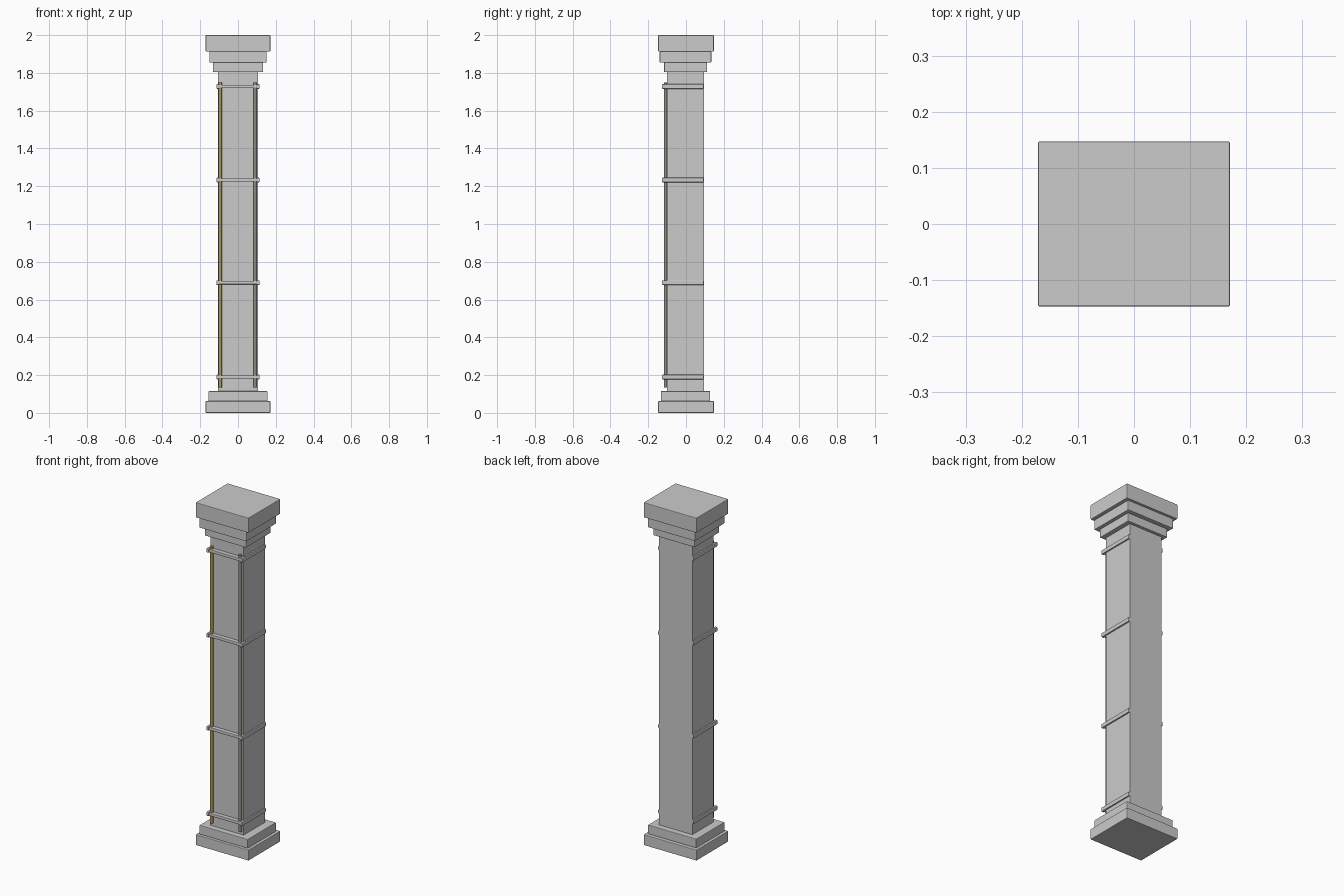
import bpy

if "Cube" in bpy.data.objects:
    bpy.data.objects.remove(bpy.data.objects["Cube"])


def block(name, x0, x1, y0, y1, z0, z1, bevel=0.0):
    bpy.ops.mesh.primitive_cube_add(size=1, location=((x0 + x1) / 2, (y0 + y1) / 2, (z0 + z1) / 2))
    ob = bpy.context.object
    ob.name = name
    ob.scale = (x1 - x0, y1 - y0, z1 - z0)
    bpy.ops.object.transform_apply(location=False, rotation=False, scale=True)
    if bevel:
        m = ob.modifiers.new("soft_edges", 'BEVEL')
        m.width = bevel
        m.segments = 2
    return ob


# Stepped stone tiers: name, half width, back y, front y, bottom, top
tiers = [
    ("plinth", 0.171, 0.147, 0.147, 0.0, 0.062),
    ("base_step", 0.156, 0.128, 0.133, 0.062, 0.115),
    ("shaft", 0.107, 0.094, 0.100, 0.115, 1.805),
    ("capital_lower", 0.133, 0.111, 0.116, 1.805, 1.855),
    ("capital_middle", 0.152, 0.134, 0.139, 1.855, 1.913),
    ("capital_top", 0.171, 0.147, 0.147, 1.913, 2.0),
]
for name, hx, back, front, z0, z1 in tiers:
    block(name, -hx, hx, -front, back, z0, z1, 0.0 if name == "shaft" else 0.003)

# Straps wrapping the front and both sides of the shaft
for i, z in enumerate((0.19, 0.69, 1.233, 1.728)):
    block(f"strap_front_{i}", -0.112, 0.112, -0.124, -0.098, z - 0.009, z + 0.009, 0.003)
    for label, s in (("left", -1), ("right", 1)):
        a, b = sorted((s * 0.100, s * 0.115))
        block(f"strap_{label}_{i}", a, b, -0.127, 0.094, z - 0.012, z + 0.012, 0.003)

# Vertical pipes on the front corners
for label, x, colour in (("left", -0.094, (0.42, 0.30, 0.10, 1)),
                         ("right", 0.090, (0.30, 0.27, 0.22, 1))):
    mat = bpy.data.materials.new(f"{label}_pipe_paint")
    mat.diffuse_color = colour
    mat.use_nodes = True
    mat.node_tree.nodes["Principled BSDF"].inputs["Base Color"].default_value = mat.diffuse_color
    bpy.ops.mesh.primitive_cylinder_add(vertices=16, radius=0.009, depth=1.615,
                                        location=(x, -0.108, 0.9425))
    ob = bpy.context.object
    ob.name = f"{label}_pipe"
    ob.data.materials.append(mat)
    bpy.ops.object.shade_smooth_by_angle()
